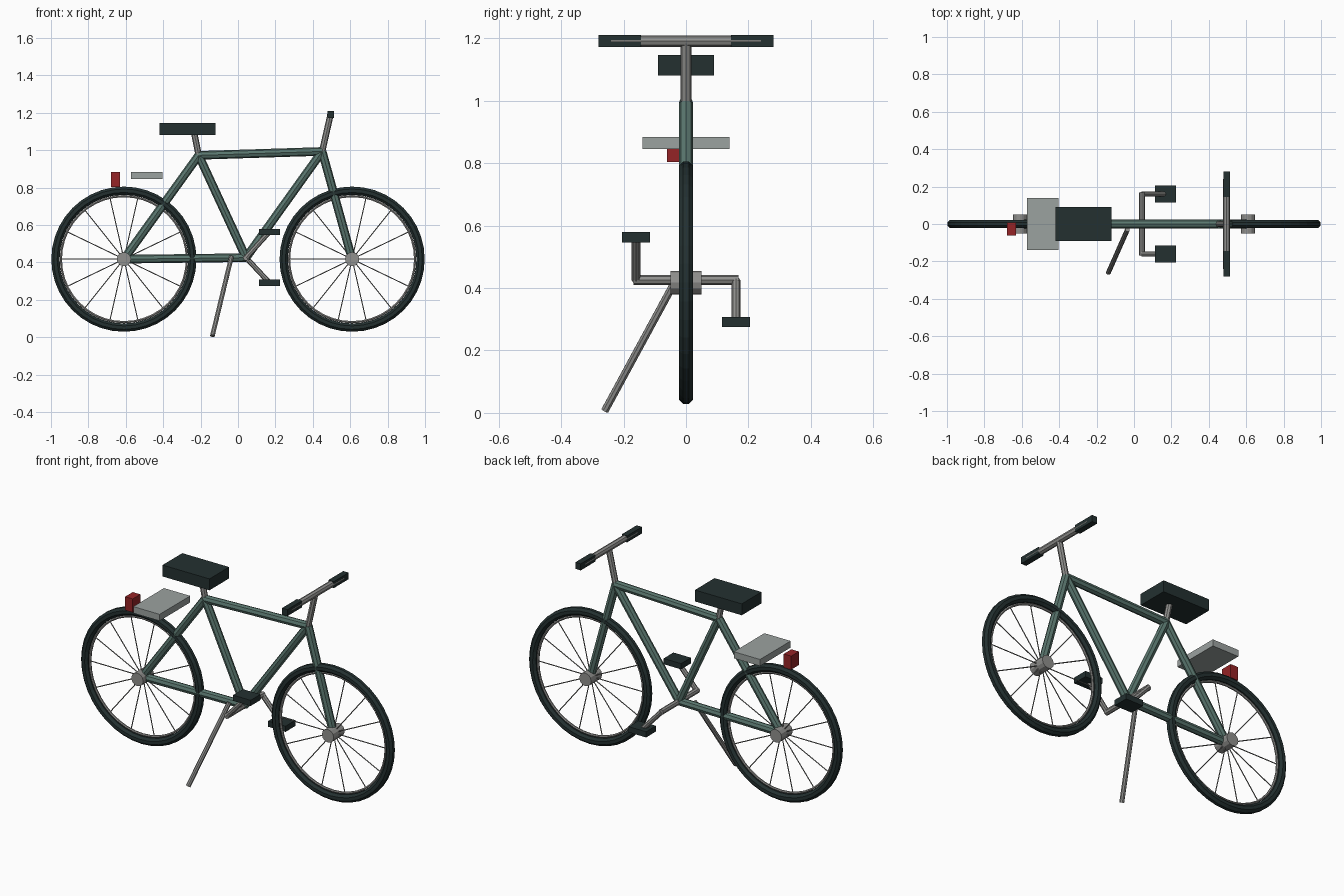
import bpy, bmesh, math
from mathutils import Vector, Matrix

cube = bpy.data.objects.get("Cube")
if cube:
    bpy.data.objects.remove(cube, do_unlink=True)


def material(name, rgb):
    m = bpy.data.materials.new(name)
    m.use_nodes = True
    m.diffuse_color = (*rgb, 1)
    m.node_tree.nodes["Principled BSDF"].inputs["Base Color"].default_value = (*rgb, 1)
    return m


green = material("frame_green", (0.10, 0.18, 0.155))
metal = material("bare_metal", (0.28, 0.28, 0.27))
rack_grey = material("rack_grey", (0.33, 0.36, 0.35))
rubber = material("black_rubber", (0.017, 0.030, 0.030))
red = material("reflector_red", (0.30, 0.017, 0.019))


def finish(name, bm, mat):
    bmesh.ops.recalc_face_normals(bm, faces=bm.faces)
    mesh = bpy.data.meshes.new(name)
    bm.to_mesh(mesh)
    bm.free()
    mesh.materials.append(mat)
    obj = bpy.data.objects.new(name, mesh)
    bpy.context.scene.collection.objects.link(obj)
    return obj


def add_tube(bm, start, end, radius, sides=8):
    a, b = Vector(start), Vector(end)
    turn = (b - a).to_track_quat("Z", "Y").to_matrix().to_4x4()
    bmesh.ops.create_cone(bm, cap_ends=True, segments=sides, radius1=radius, radius2=radius,
                          depth=(b - a).length, matrix=Matrix.Translation((a + b) / 2) @ turn)


def tube(name, start, end, radius, mat, sides=8):
    bm = bmesh.new()
    add_tube(bm, start, end, radius, sides)
    return finish(name, bm, mat)


def box(name, center, size, mat):
    bm = bmesh.new()
    bmesh.ops.create_cube(bm, size=1, matrix=Matrix.Translation(center) @ Matrix.Diagonal((*size, 1)))
    return finish(name, bm, mat)


def ring(name, center, major, minor, steps, sides, mat):
    """Polygonal tube swept around the y axis, with a flat side facing outward."""
    bm = bmesh.new()
    profile = []
    for i in range(sides):
        a = math.tau * (i + 0.5) / sides
        r = minor / math.cos(math.pi / sides)
        profile.append(bm.verts.new((major + r * math.cos(a), r * math.sin(a), 0)))
    edges = [bm.edges.new((profile[i], profile[(i + 1) % sides])) for i in range(sides)]
    bmesh.ops.spin(bm, geom=profile + edges, cent=(0, 0, 0), axis=(0, 1, 0),
                   angle=math.tau, steps=steps, use_merge=True)
    bmesh.ops.remove_doubles(bm, verts=bm.verts, dist=0.0001)
    bmesh.ops.translate(bm, verts=bm.verts, vec=center)
    return finish(name, bm, mat)


# Main joints of the frame
rear_axle = Vector((-0.61, 0, 0.417))
front_axle = Vector((0.61, 0, 0.417))
crank_center = Vector((0.043, 0, 0.425))
seat_joint = Vector((-0.21, 0, 0.972))
head_joint = Vector((0.45, 0, 0.993))
bar_center = Vector((0.495, 0, 1.191))

# Wheels
for side, hub in (("rear", rear_axle), ("front", front_axle)):
    ring(side + "_tyre", hub, 0.366, 0.022, 40, 8, rubber)
    ring(side + "_rim", hub, 0.337, 0.006, 40, 6, metal)
    tube(side + "_hub", hub - Vector((0, 0.05, 0)), hub + Vector((0, 0.05, 0)), 0.038, metal, 12)
    spokes = bmesh.new()
    for i in range(14):
        a = math.tau * i / 14
        add_tube(spokes, hub, hub + 0.337 * Vector((math.cos(a), 0, math.sin(a))), 0.003, 5)
    finish(side + "_spokes", spokes, metal)

# Frame tubes
for name, a, b in (("chain_stay", rear_axle, crank_center), ("seat_stay", rear_axle, seat_joint),
                   ("seat_tube", crank_center, seat_joint), ("top_tube", seat_joint, head_joint),
                   ("down_tube", crank_center, head_joint), ("fork", head_joint, front_axle)):
    tube(name, a, b, 0.023, green)

# Saddle
tube("seat_post", seat_joint, (-0.236, 0, 1.10), 0.017, metal)
box("seat", (-0.27, 0, 1.113), (0.30, 0.18, 0.066), rubber)

# Handlebar
tube("stem", head_joint, bar_center, 0.017, metal)
tube("handlebar", bar_center - Vector((0, 0.24, 0)), bar_center + Vector((0, 0.24, 0)), 0.0185, metal)
for side, s in (("left", 1), ("right", -1)):
    box(side + "_grip", bar_center + Vector((0, s * 0.212, 0)), (0.034, 0.136, 0.038), rubber)

# Cranks and pedals
tube("crank_axle", crank_center - Vector((0, 0.168, 0)), crank_center + Vector((0, 0.168, 0)), 0.016, metal)
for side, y, z in (("back", 0.16, 0.291), ("front", -0.16, 0.563)):
    tube(side + "_crank", crank_center + Vector((0, y, 0)), (0.168, y, z), 0.014, metal)
    box(side + "_pedal", (0.168, y, z), (0.112, 0.09, 0.033), rubber)

# Kickstand, rack and reflector
tube("kickstand", (-0.035, -0.03, 0.43), (-0.137, -0.26, 0.007), 0.013, metal)
box("rear_rack", (-0.488, 0, 0.865), (0.168, 0.28, 0.038), rack_grey)
box("rear_reflector", (-0.656, -0.026, 0.843), (0.048, 0.07, 0.078), red)
